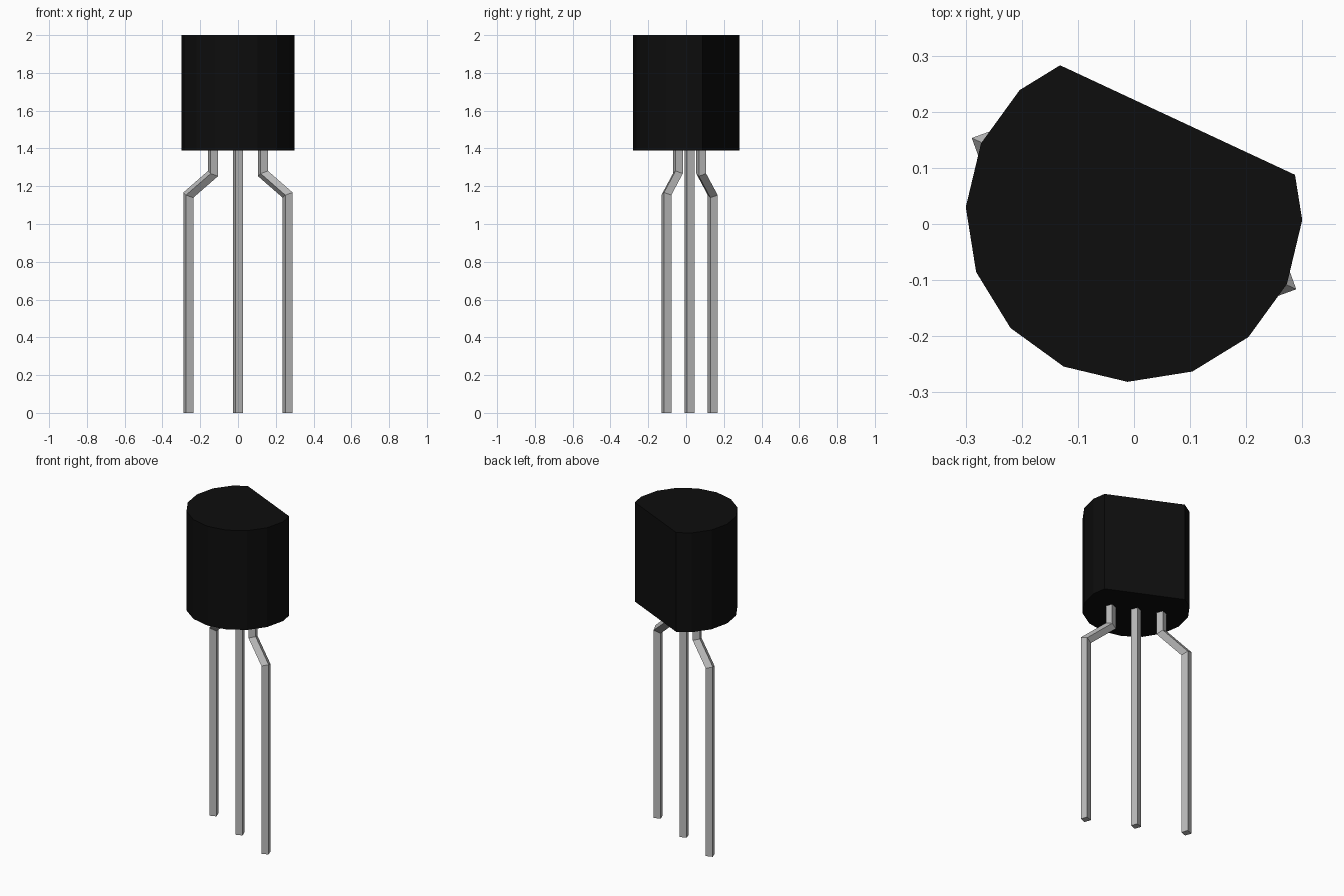
import bpy, bmesh
from math import cos, sin, radians
from mathutils import Vector

if "Cube" in bpy.data.objects:
    bpy.data.objects.remove(bpy.data.objects["Cube"])

CY = 0.0185                      # axis of the round body
FLAT = radians(-25)              # direction of the flat face and of the lead row


def finish(name, bm, color):
    bmesh.ops.recalc_face_normals(bm, faces=bm.faces[:])
    me = bpy.data.meshes.new(name)
    bm.to_mesh(me)
    bm.free()
    ob = bpy.data.objects.new(name, me)
    bpy.context.collection.objects.link(ob)
    me.materials.append(color)
    return ob


def material(name, rgb):
    m = bpy.data.materials.new(name)
    m.diffuse_color = (*rgb, 1)
    m.use_nodes = True
    m.node_tree.nodes["Principled BSDF"].inputs["Base Color"].default_value = m.diffuse_color
    return m


black = material("black_plastic", (0.004, 0.004, 0.004))
metal = material("lead_metal", (0.5, 0.5, 0.5))

# Body: 16-sided cylinder with one side sliced flat
bm = bmesh.new()
ring = [bm.verts.new((0.3 * cos(a), CY + 0.3 * sin(a), 1.39))
        for a in (radians(-2.2 + 22.5 * i) for i in range(16))]
base = bm.faces.new(ring)
top = bmesh.ops.extrude_face_region(bm, geom=[base])
bmesh.ops.translate(bm, vec=(0, 0, 0.61),
                    verts=[v for v in top["geom"] if isinstance(v, bmesh.types.BMVert)])
bmesh.ops.recalc_face_normals(bm, faces=bm.faces[:])
cut = bmesh.ops.bisect_plane(bm, geom=bm.verts[:] + bm.edges[:] + bm.faces[:],
                             plane_co=(-0.132, 0.283, 0),
                             plane_no=(-sin(FLAT), cos(FLAT), 0), clear_outer=True)
edges = [e for e in bm.edges if e.is_boundary]
bmesh.ops.holes_fill(bm, edges=edges, sides=0)
finish("body", bm, black)


# Leads: square wire swept along a path of (distance from centre, height, mitre slope)
def lead(name, side, path):
    bm = bmesh.new()
    out = Vector((cos(FLAT), sin(FLAT), 0)) * side
    rings = []
    for dist, z, slope in path:
        ring = []
        for k in range(4):
            a = radians(20 + 45 + 90 * k)
            off = Vector((cos(a), sin(a), 0)) * 0.029
            p = out * dist + off + Vector((0, CY, z + slope * off.dot(out)))
            ring.append(bm.verts.new(p))
        rings.append(ring)
    for r, s in zip(rings, rings[1:]):
        for i in range(4):
            j = (i + 1) % 4
            bm.faces.new((r[i], r[j], s[j], s[i]))
    bm.faces.new(rings[0])
    bm.faces.new(rings[-1])
    finish(name, bm, metal)


bent = [(0.29, 0, 0), (0.29, 1.153, 0.48), (0.146, 1.267, 0.48), (0.146, 1.4, 0)]
lead("left_lead", -1, bent)
lead("middle_lead", 1, [(0, 0, 0), (0, 1.4, 0)])
lead("right_lead", 1, bent)
